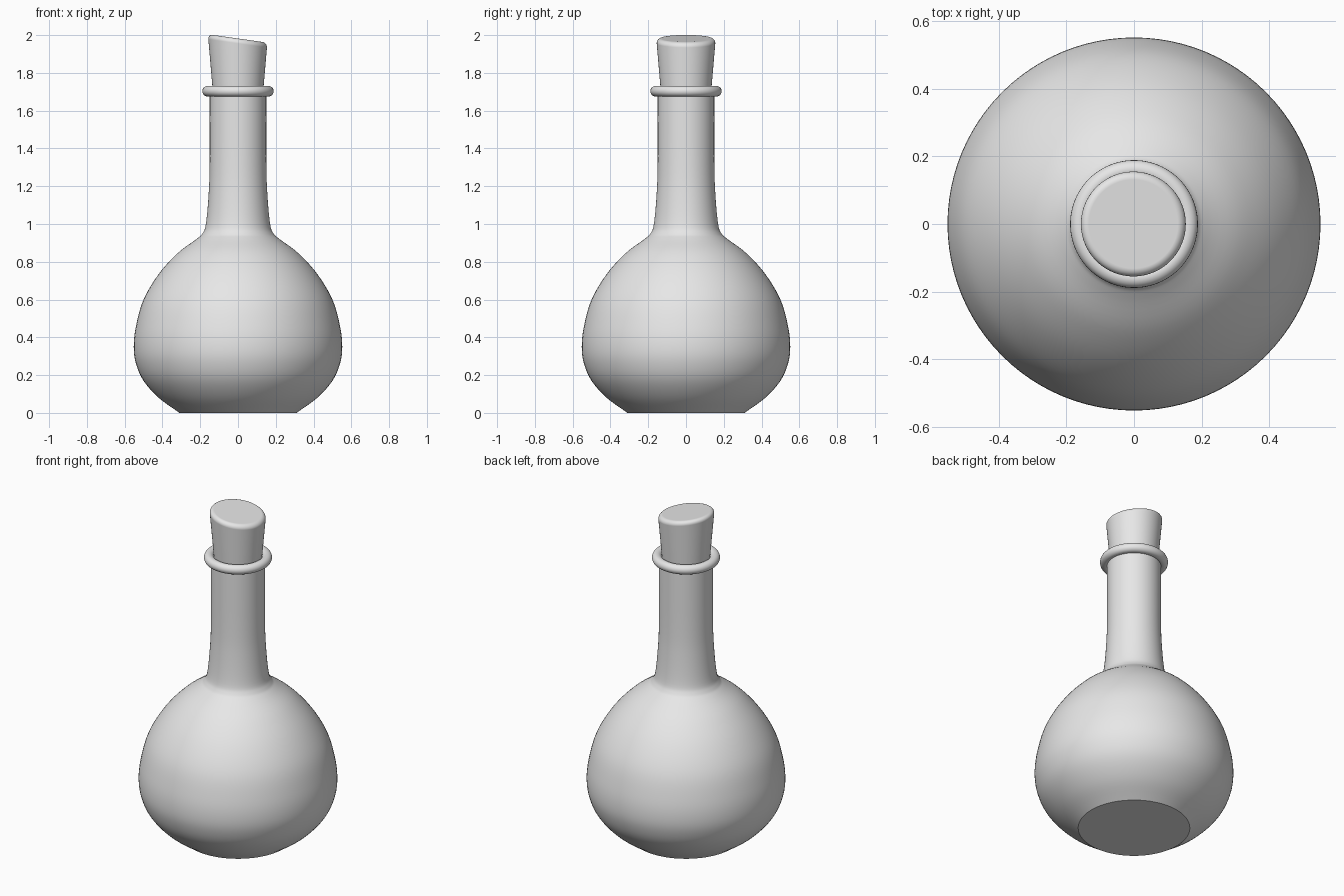
import bpy, bmesh, math
from mathutils import Vector

if "Cube" in bpy.data.objects:
    bpy.data.objects.remove(bpy.data.objects["Cube"], do_unlink=True)

SIDES = 96

grey = bpy.data.materials.new("plain_grey")
grey.use_nodes = True
grey.diffuse_color = (0.8, 0.8, 0.8, 1)
grey.node_tree.nodes["Principled BSDF"].inputs["Base Color"].default_value = (0.8, 0.8, 0.8, 1)


def finish(name, bm):
    """Turn a bmesh into a smooth-shaded object with the shared material."""
    bmesh.ops.recalc_face_normals(bm, faces=bm.faces)
    mesh = bpy.data.meshes.new(name)
    bm.to_mesh(mesh)
    bm.free()
    mesh.materials.append(grey)
    obj = bpy.data.objects.new(name, mesh)
    bpy.context.collection.objects.link(obj)
    bpy.ops.object.select_all(action="DESELECT")
    obj.select_set(True)
    bpy.context.view_layer.objects.active = obj
    bpy.ops.object.shade_smooth_by_angle(angle=math.radians(35))
    return obj


def smooth_path(points, steps=5):
    """Catmull-Rom curve through (radius, height) points."""
    p = [Vector(q) for q in points]
    p = [2 * p[0] - p[1]] + p + [2 * p[-1] - p[-2]]
    path = []
    for a, b, c, d in zip(p, p[1:], p[2:], p[3:]):
        for i in range(steps):
            t = i / steps
            path.append(0.5 * (2 * b + (c - a) * t + (2 * a - 5 * b + 4 * c - d) * t**2
                               + (3 * b - a - 3 * c + d) * t**3))
    return path + [p[-2]]


def lathe(name, path, closed=False):
    """Spin a (radius, height) path around the z axis."""
    bm = bmesh.new()
    verts = [bm.verts.new((r, 0, z)) for r, z in path]
    pairs = list(zip(verts, verts[1:])) + ([(verts[-1], verts[0])] if closed else [])
    edges = [bm.edges.new(pair) for pair in pairs]
    bmesh.ops.spin(bm, geom=verts + edges, cent=(0, 0, 0), axis=(0, 0, 1),
                   angle=math.tau, steps=SIDES)
    bmesh.ops.remove_doubles(bm, verts=bm.verts, dist=0.0001)
    return finish(name, bm)


# Flask: flat base, round belly and slim neck
belly_and_neck = [(0.31, 0), (0.42, 0.08), (0.50, 0.17), (0.54, 0.26), (0.552, 0.35),
                  (0.54, 0.46), (0.50, 0.60), (0.42, 0.735), (0.32, 0.845), (0.22, 0.92),
                  (0.188, 0.95), (0.17, 1.0), (0.156, 1.15), (0.15, 1.32), (0.15, 1.7)]
lathe("flask_body", [(0, 0)] + smooth_path(belly_and_neck))

# Rolled lip around the mouth
lip = [(0.161 + 0.028 * math.cos(math.tau * i / 20), 1.703 + 0.028 * math.sin(math.tau * i / 20))
       for i in range(20)]
lathe("mouth_lip", lip, closed=True)

# Tapered stopper, cut off at a slant with a rounded rim
bm = bmesh.new()
bmesh.ops.create_cone(bm, cap_ends=True, segments=SIDES, radius1=0.116, radius2=0.164, depth=0.56)
bmesh.ops.translate(bm, verts=bm.verts, vec=(0, 0, 1.78))
slant = Vector((0.14, 0, 1)).normalized()
cut = bmesh.ops.bisect_plane(bm, geom=bm.verts[:] + bm.edges[:] + bm.faces[:],
                             plane_co=(0, 0, 1.982), plane_no=slant, clear_outer=True)
rim = [e for e in cut["geom_cut"] if isinstance(e, bmesh.types.BMEdge)]
bmesh.ops.holes_fill(bm, edges=rim, sides=0)
bmesh.ops.bevel(bm, geom=rim, offset=0.026, offset_type="OFFSET", segments=6,
                profile=0.5, affect="EDGES")
stopper = finish("stopper", bm)
stopper.modifiers.new("flat_top_shading", "WEIGHTED_NORMAL").keep_sharp = True
